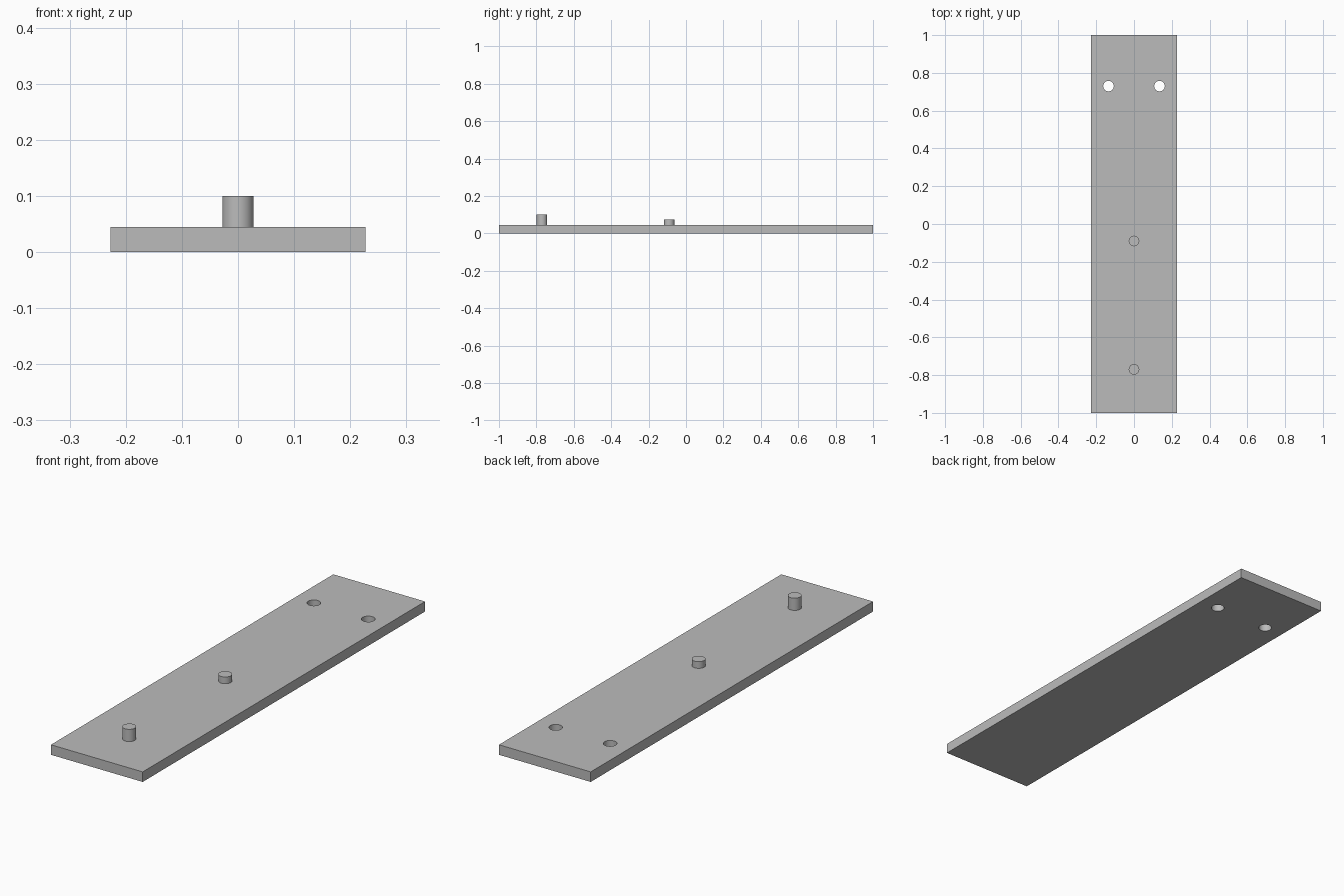
import bpy

cube = bpy.data.objects.get("Cube")
if cube:
    bpy.data.objects.remove(cube, do_unlink=True)

WIDTH, LENGTH, THICK = 0.455, 2.0, 0.045
RADIUS = 0.028

grey = bpy.data.materials.new("plain grey")
grey.use_nodes = True
colour = (0.5, 0.5, 0.5, 1)
grey.diffuse_color = colour
grey.node_tree.nodes["Principled BSDF"].inputs["Base Color"].default_value = colour


def cylinder(name, x, y, bottom, top):
    """Upright round part between two heights."""
    bpy.ops.mesh.primitive_cylinder_add(
        vertices=48, radius=RADIUS, depth=top - bottom,
        location=(x, y, (bottom + top) / 2))
    obj = bpy.context.object
    obj.name = name
    obj.data.materials.append(grey)
    return obj


def smooth(obj):
    bpy.ops.object.select_all(action="DESELECT")
    obj.select_set(True)
    bpy.context.view_layer.objects.active = obj
    bpy.ops.object.shade_smooth_by_angle()


# Flat base plate
bpy.ops.mesh.primitive_cube_add(size=1, location=(0, 0, THICK / 2))
plate = bpy.context.object
plate.name = "base_plate"
plate.scale = (WIDTH, LENGTH, THICK)
bpy.ops.object.transform_apply(location=True, rotation=False, scale=True)
plate.data.materials.append(grey)

# Pair of through holes near the back
for side, x in (("left", 0.135), ("right", -0.135)):
    cutter = cylinder(side + "_hole_cutter", x, 0.73, -THICK, 2 * THICK)
    cutter.hide_render = True
    cut = plate.modifiers.new(side + "_hole", "BOOLEAN")
    cut.operation = "DIFFERENCE"
    cut.solver = "EXACT"
    cut.object = cutter
    bpy.context.view_layer.objects.active = plate
    bpy.ops.object.modifier_apply(modifier=cut.name)
    bpy.data.objects.remove(cutter, do_unlink=True)
smooth(plate)

# Tall front peg and short middle peg, standing on the plate
for name, y, top in (("front_peg", -0.77, 0.1), ("middle_peg", -0.09, 0.075)):
    smooth(cylinder(name, 0, y, THICK, top))
